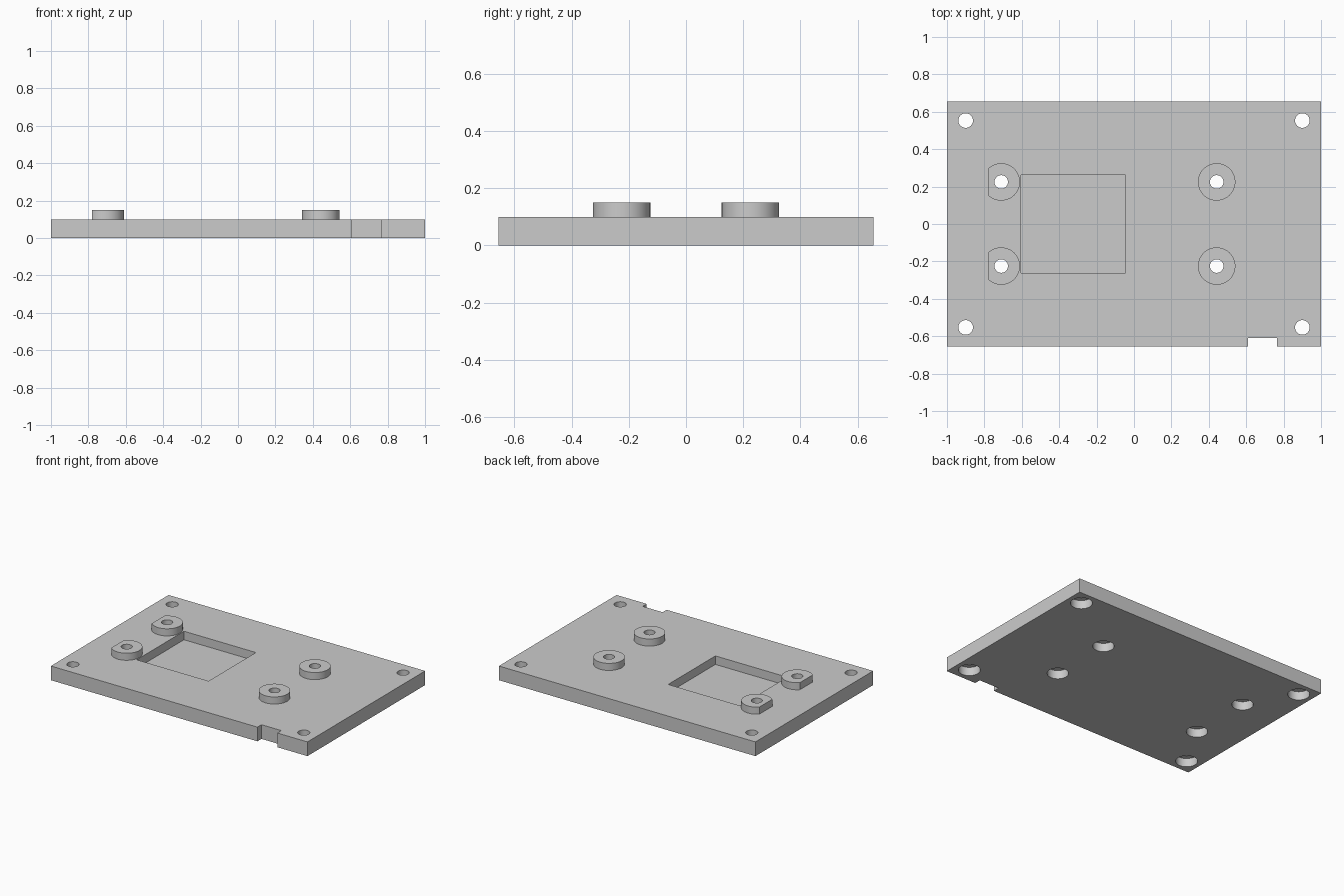
import bpy, bmesh
from math import cos, sin, pi

if "Cube" in bpy.data.objects:
    bpy.data.objects.remove(bpy.data.objects["Cube"])

grey = bpy.data.materials.new("plain grey")
grey.use_nodes = True
colour = (0.6, 0.6, 0.6, 1)
grey.diffuse_color = colour
grey.node_tree.nodes["Principled BSDF"].inputs["Base Color"].default_value = colour

PLATE_TOP, BOSS_TOP = 0.1, 0.15
HALF_X, HALF_Y = 1.0, 0.655
BOSS_R, SIDES = 0.1, 48
corner_holes = [(x, y) for x in (-0.9, 0.9) for y in (-0.553, 0.553)]
boss_holes = [(x, y) for x in (-0.71, 0.442) for y in (-0.225, 0.225)]


def loft(bm, rings):
    """Close a stack of equal-length outlines into a solid."""
    loops = [[bm.verts.new(p) for p in ring] for ring in rings]
    n = len(loops[0])
    for a, b in zip(loops, loops[1:]):
        for i in range(n):
            j = (i + 1) % n
            bm.faces.new((a[i], a[j], b[j], b[i]))
    bm.faces.new(loops[0][::-1])
    bm.faces.new(loops[-1])


def prism(bm, outline, z0, z1):
    loft(bm, [[(x, y, z) for x, y in outline] for z in (z0, z1)])


def circle(x, y, r):
    return [(x + r * cos(2 * pi * i / SIDES), y + r * sin(2 * pi * i / SIDES))
            for i in range(SIDES)]


def stepped_pin(bm, x, y, r, bore_r):
    """Through hole with a wide counterbore from below."""
    steps = [(bore_r, -0.05), (bore_r, 0.06), (r, 0.06), (r, 0.3)]
    loft(bm, [[(px, py, z) for px, py in circle(x, y, rad)] for rad, z in steps])


def rect(x0, x1, y0, y1):
    return [(x0, y0), (x1, y0), (x1, y1), (x0, y1)]


def finish(name, bm):
    bmesh.ops.recalc_face_normals(bm, faces=bm.faces)
    mesh = bpy.data.meshes.new(name)
    bm.to_mesh(mesh)
    bm.free()
    mesh.materials.append(grey)
    obj = bpy.data.objects.new(name, mesh)
    bpy.context.collection.objects.link(obj)
    return obj


# Base plate with the notch in its front edge
bm = bmesh.new()
notch = [(0.61, -HALF_Y), (0.61, -0.61), (0.765, -0.61), (0.765, -HALF_Y)]
prism(bm, [(-HALF_X, -HALF_Y)] + notch +
      [(HALF_X, -HALF_Y), (HALF_X, HALF_Y), (-HALF_X, HALF_Y)], 0, PLATE_TOP)
plate = finish("mounting_plate", bm)

# Raised bosses; the left-hand pair has a flat on its outer side
bm = bmesh.new()
for x, y in boss_holes:
    outline = circle(x, y, BOSS_R)
    if x < 0:
        flat_x = -0.78
        half = (BOSS_R ** 2 - (flat_x - x) ** 2) ** 0.5
        kept = [p for p in outline if p[0] > flat_x + 0.001]
        top = [p for p in kept if p[1] >= y]
        low = [p for p in kept if p[1] < y]
        outline = top + [(flat_x, y + half), (flat_x, y - half)] + low
    prism(bm, outline, 0.07, BOSS_TOP)
bosses = finish("boss_helper", bm)

# Cutters for the screw holes and the rectangular pocket
bm = bmesh.new()
for x, y in corner_holes:
    stepped_pin(bm, x, y, 0.039, 0.07)
for x, y in boss_holes:
    stepped_pin(bm, x, y, 0.036, 0.068)
prism(bm, rect(-0.605, -0.045, -0.263, 0.263), 0.04, 0.3)
cutter = finish("hole_cutter", bm)

# Combine into one solid and remove the helpers
bpy.context.view_layer.objects.active = plate
plate.select_set(True)
for helper, operation in ((bosses, 'UNION'), (cutter, 'DIFFERENCE')):
    mod = plate.modifiers.new(operation.title(), 'BOOLEAN')
    mod.operation, mod.solver, mod.object = operation, 'EXACT', helper
    helper.hide_render = True
    bpy.ops.object.modifier_apply(modifier=mod.name)
    bpy.data.objects.remove(helper)
bpy.ops.object.shade_smooth_by_angle(angle=pi / 6)
